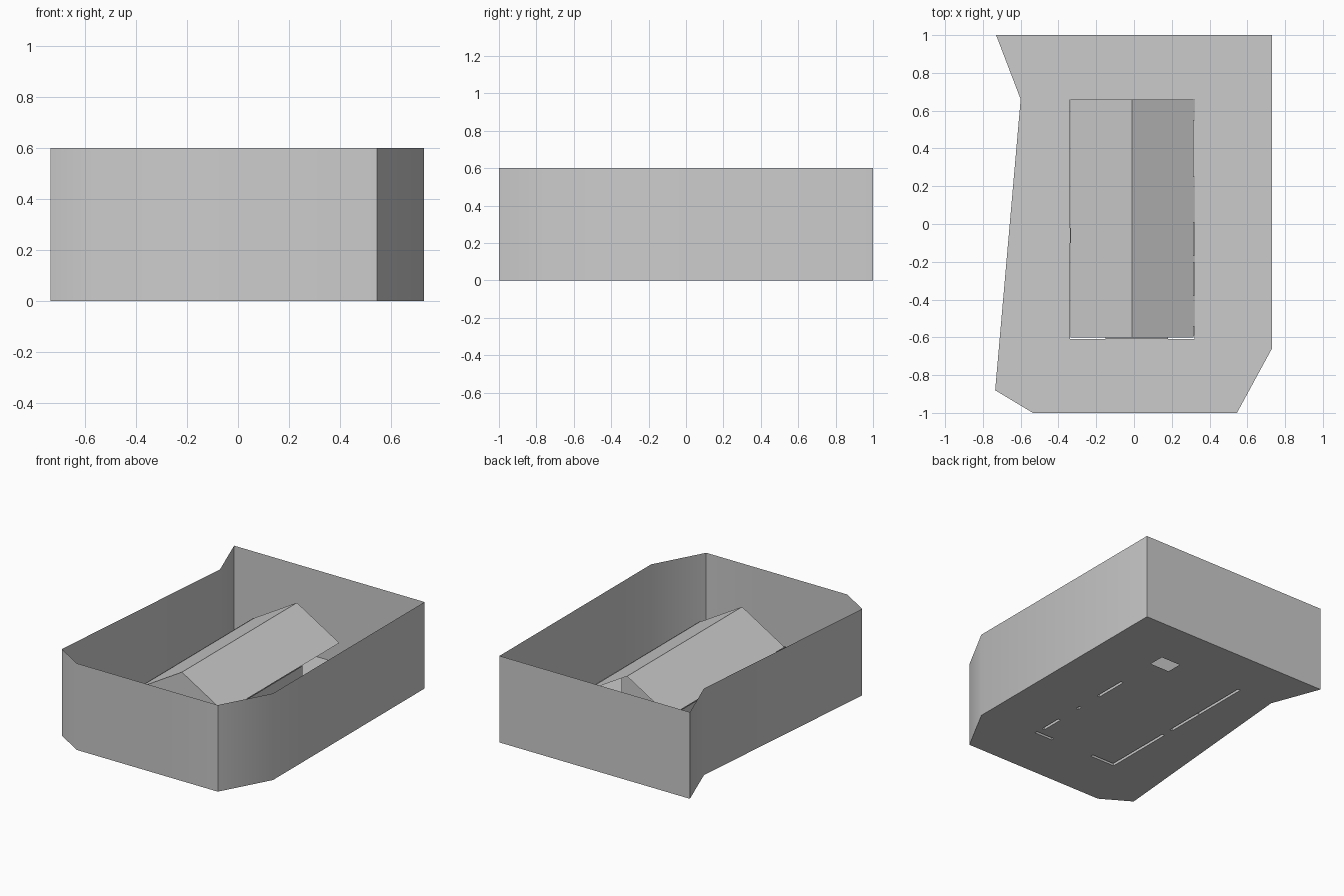
import bpy, bmesh, math
from mathutils import Vector

if "Cube" in bpy.data.objects:
    bpy.data.objects.remove(bpy.data.objects["Cube"])

grey = bpy.data.materials.new("plain_grey")
grey.diffuse_color = (0.6, 0.6, 0.6, 1)
grey.use_nodes = True
grey.node_tree.nodes["Principled BSDF"].inputs["Base Color"].default_value = grey.diffuse_color


def finish(name, bm):
    me = bpy.data.meshes.new(name)
    bm.normal_update()
    bm.to_mesh(me)
    bm.free()
    me.materials.append(grey)
    ob = bpy.data.objects.new(name, me)
    bpy.context.collection.objects.link(ob)
    return ob


def sides(bm, pts, z0, z1):
    """Open-ended vertical shell around a counter-clockwise outline."""
    lo = [bm.verts.new((x, y, z0)) for x, y in pts]
    hi = [bm.verts.new((x, y, z1)) for x, y in pts]
    for i in range(len(pts)):
        j = (i + 1) % len(pts)
        bm.faces.new((lo[i], lo[j], hi[j], hi[i]))
    return lo


def rect(x0, x1, y0, y1):
    return [(x0, y0), (x1, y0), (x1, y1), (x0, y1)]


def panel(name, *faces):
    bm = bmesh.new()
    for f in faces:
        bm.faces.new([bm.verts.new(p) for p in f])
    return finish(name, bm)


# plot outline and main house sizes
plot = [(-.535, -1), (.545, -1), (.73, -.66), (.73, 1), (-.73, 1), (-.6, .66), (-.735, -.88)]
L, R, F, B, T = -.34, .32, -.61, .66, .02
PORCH, EAVE, RIDGE, HEAD = .25, .335, .527, .24

# perimeter wall
bm = bmesh.new()
sides(bm, plot, 0, .6)
boundary = finish("boundary_wall", bm)
bpy.context.view_layer.objects.active = boundary
boundary.select_set(True)
bpy.ops.object.shade_smooth_by_angle(angle=math.radians(35))

# house wall outlines, hollow and open at the bottom
left_front = [(L, F), (-.15, F), (-.15, F + T), (L + T, F + T), (L + T, -.1), (L, -.1)]
walls = [
    left_front,
    rect(L, L + T, -.02, B),
    rect(.18, R, F, F + T),
    rect(R - T, R, -.54, -.38),
    rect(R - T, R, -.2, -.17),
    rect(R - T, R, .01, PORCH),
]
bm = bmesh.new()
for w in walls:
    sides(bm, w, 0, EAVE)
# lintels over the openings
for r in (rect(-.15, .18, F, F + T), rect(L, L + T, -.1, -.02),
          rect(R - T, R, -.38, -.2), rect(R - T, R, -.17, .01),
          rect(R - T, R, F + T, -.54)):
    low = sides(bm, r, HEAD, EAVE)
    bm.faces.new(low[::-1])
finish("house_walls", bm)

# floor with slots under the walls and an open porch corner
bm = bmesh.new()
for loop in [plot] + walls + [rect(.17, R, .55, B)]:
    vs = [bm.verts.new((x, y, 0)) for x, y in loop]
    for i in range(len(vs)):
        bm.edges.new((vs[i - 1], vs[i]))
bmesh.ops.triangle_fill(bm, use_beauty=True, use_dissolve=False,
                        edges=bm.edges[:], normal=Vector((0, 0, 1)))
finish("floor", bm)

# gable roof
xl, xr, xm, yf = -.335, .315, -.01, -.6
panel("roof",
      [(xl, B, EAVE), (xl, yf, EAVE), (xm, yf, RIDGE), (xm, B, RIDGE)],
      [(xm, B, RIDGE), (xm, yf, RIDGE), (xr, yf, EAVE), (xr, B, EAVE)])

# front gable and recessed porch wall
panel("front_gable", [(xl, yf, EAVE), (xr, yf, EAVE), (xm, yf, RIDGE)])
panel("porch_wall", [(xr, PORCH, 0), (xl, PORCH, 0), (xl, PORCH, EAVE),
                     (xm, PORCH, RIDGE), (xr, PORCH, EAVE)])
